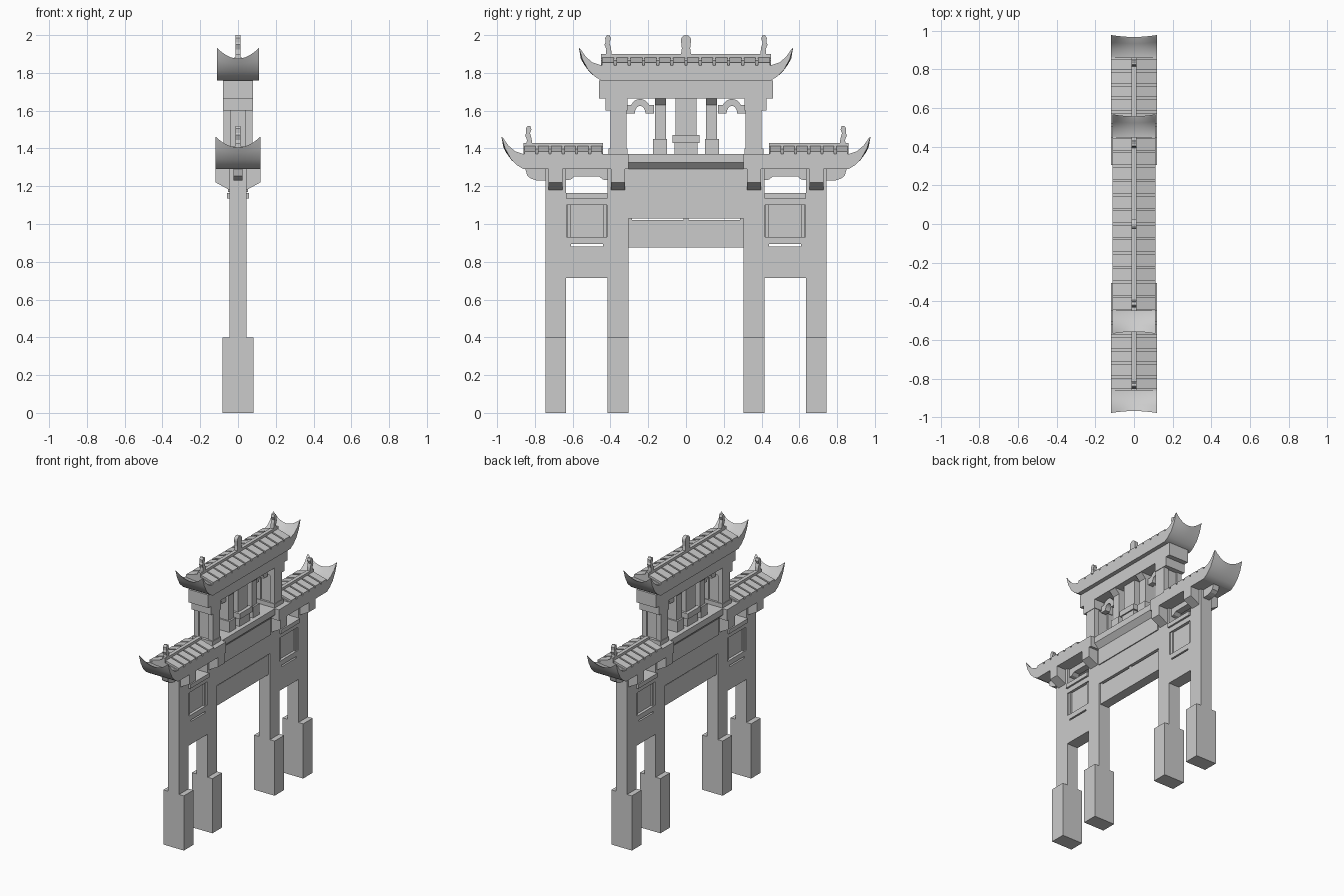
import bpy, bmesh, math

old = bpy.data.objects.get("Cube")
if old:
    bpy.data.objects.remove(old)

stone = bpy.data.materials.new("grey stone")
stone.use_nodes = True
GREY = (0.6, 0.6, 0.6, 1)
stone.diffuse_color = GREY
stone.node_tree.nodes["Principled BSDF"].inputs["Base Color"].default_value = GREY


def finish(name, bm):
    bmesh.ops.recalc_face_normals(bm, faces=bm.faces)
    mesh = bpy.data.meshes.new(name)
    bm.to_mesh(mesh)
    bm.free()
    mesh.materials.append(stone)
    obj = bpy.data.objects.new(name, mesh)
    bpy.context.collection.objects.link(obj)
    return obj


def loft(name, sections):
    """Closed solid through a row of equal-length rings."""
    bm = bmesh.new()
    rings = [[bm.verts.new(p) for p in s] for s in sections]
    n = len(rings[0])
    for a, b in zip(rings, rings[1:]):
        for i in range(n):
            j = (i + 1) % n
            bm.faces.new((a[i], a[j], b[j], b[i]))
    bm.faces.new(rings[0])
    bm.faces.new(rings[-1])
    return finish(name, bm)


def side_prism(name, pts, hx):
    """Extrude a (y, z) outline across the thickness."""
    return loft(name, [[(x, y, z) for y, z in pts] for x in (-hx, hx)])


def long_prism(name, pts, y0, y1):
    """Extrude an (x, z) outline along the gate."""
    return loft(name, [[(x, y, z) for x, z in pts] for y in (y0, y1)])


def box(name, y0, y1, z0, z1, hx, cx=0):
    pts = [(cx - hx, z0), (cx + hx, z0), (cx + hx, z1), (cx - hx, z1)]
    return long_prism(name, pts, y0, y1)


def cut(target, cutter):
    cutter.hide_render = True
    cutter.hide_viewport = True
    cutter.display_type = 'WIRE'
    mod = target.modifiers.new("cut", 'BOOLEAN')
    mod.operation = 'DIFFERENCE'
    mod.object = cutter


def upswept_tip(name, s, y, z, hx):
    """Curled eave end that sags in the middle."""
    prof = [(-.01, 0), (0, 0), (.035, .022), (.068, .055), (.098, .11), (.117, .172),
            (.108, .165), (.08, .125), (.045, .095), (0, .08), (-.01, .08)]
    sections = []
    for i in range(13):
        u = i / 6 - 1
        sag = 1 - u * u
        sections.append([(u * hx, s * (y + dy - .01 * sag * dz / .17),
                          z + dz - .055 * sag * (dz / .17) ** 2) for dy, dz in prof])
    obj = loft(name, sections)
    for p in obj.data.polygons:
        p.use_smooth = True
    obj.data.set_sharp_from_angle(angle=math.radians(40))


def roof(name, s, y0, y1, tile0, z, hx, count):
    """Fascia, gable, tile rows and ridge between y0 and y1."""
    box(name + "_fascia", s * y0, s * y1, z, z + .08, hx)
    eave = z + .08
    long_prism(name + "_gable", [(-hx, eave), (hx, eave), (0, eave + .03)],
               s * tile0, s * y1)
    pitch = (y1 - tile0) / count
    for i in range(count):
        a = tile0 + i * pitch + .006
        row = [(-hx, eave), (hx, eave), (hx, eave + .014), (0, eave + .046), (-hx, eave + .014)]
        long_prism(name + "_tile_row", row, s * a, s * (a + pitch - .012))
    box(name + "_ridge", s * tile0, s * y1, eave, eave + .06, .013)


def finial(s, y, z):
    pts = [(-.018, 0), (.016, 0), (.012, .035), (.022, .06), (.016, .072),
           (.018, .095), (.008, .11), (-.006, .108), (-.012, .09), (-.004, .07), (-.012, .045)]
    side_prism("ridge_finial", [(s * (y + dy), z + dz) for dy, dz in pts], .013)


# Main body: shafts and flush walls as a single outline
half = [(.305, 1.03), (.305, .4), (.415, .4), (.415, .715), (.635, .715), (.635, .4),
        (.745, .4), (.745, 1.29), (.635, 1.29), (.635, 1.135), (.415, 1.135),
        (.415, 1.37), (.305, 1.37), (.305, 1.17)]
body = side_prism("gate_body", half + [(-y, z) for y, z in reversed(half)], .045)

# Central beam
box("lower_lintel", -.305, .305, .875, 1.02, .035)
box("lintel_tie", -.305, -.285, 1.015, 1.035, .035)
box("lintel_tie", .285, .305, 1.015, 1.035, .035)
box("lintel_tie", -.012, .012, 1.015, 1.035, .035)
box("name_board", -.305, .305, 1.17, 1.33, .052)
long_prism("beam_cornice", [(-.052, 1.29), (.052, 1.29), (.085, 1.325), (.085, 1.37),
                            (-.085, 1.37), (-.085, 1.325)], -.305, .305)

for s in (-1, 1):
    # Column plinths
    for y in (.36, .69):
        box("column_plinth", s * (y - .055), s * (y + .055), 0, .4, .083)
        # Bracket heads tapering under the eaves
        long_prism("column_bracket", [(-.045, 1.18), (.045, 1.18), (.118, 1.22), (.118, 1.29),
                                      (-.118, 1.29), (-.118, 1.22)],
                   s * (y - .037), s * (y + .037))

    # Side wall openings
    cut(body, box("slot_cutter", s * .44, s * .61, .882, .893, .1))
    for cx in (-.07, .07):
        cut(body, box("window_cutter", s * .418, s * .632, .93, 1.10, .045, cx))
    for y in (.42, .61):
        box("window_jamb", s * y, s * (y + .02), .93, 1.10, .036)
    box("side_wall_ledge", s * .415, s * .635, 1.135, 1.165, .058)

    # Tie beam and scalloped arms under the lower roof
    arms = [(.745, 1.23), (.79, 1.23), (.82, 1.24), (.84, 1.255), (.85, 1.29), (.40, 1.29),
            (.40, 1.23), (.44, 1.235), (.46, 1.252), (.59, 1.252), (.61, 1.235), (.65, 1.23)]
    side_prism("eave_tie_beam", [(s * y, z) for y, z in arms], .025)

    # Lower roof
    roof("lower_roof", s, .305, .86, .44, 1.29, .118, 6)
    upswept_tip("lower_roof_tip", s, .86, 1.29, .118)
    finial(s, .83, 1.41)

    # Upper end columns: twin posts around a core, with a cap
    for cx in (-.057, .057):
        box("upper_twin_post", s * .315, s * .40, 1.36, 1.61, .019, cx)
    box("upper_post_core", s * .325, s * .39, 1.36, 1.665, .04)
    box("upper_post_cap", s * .31, s * .425, 1.60, 1.665, .08)
    box("upper_post_foot", s * .31, s * .41, 1.36, 1.40, .08)

    # Upper inner posts
    box("inner_post", s * .105, s * .165, 1.36, 1.665, .04)
    box("inner_post_foot", s * .10, s * .175, 1.36, 1.45, .052)
    long_prism("inner_post_cap", [(-.04, 1.63), (.04, 1.63), (.075, 1.665), (-.075, 1.665)],
               s * .105, s * .165)

    # Arched braces between upper posts
    angles = [math.pi * i / 10 for i in range(11)]
    arch = [(.17, 1.585), (.17, 1.63), (.195, 1.63)]
    arch += [(.243 - .05 * math.cos(a), 1.61 + .052 * math.sin(a)) for a in angles[2:-2]]
    arch += [(.29, 1.63), (.315, 1.63), (.315, 1.585)]
    arch += [(.243 + .028 * math.cos(a), 1.585 + .04 * math.sin(a)) for a in angles]
    side_prism("arched_brace", [(s * y, z) for y, z in arch], .02)

    # Upper roof ends
    upswept_tip("upper_roof_tip", s, .45, 1.76, .11)
    finial(s, .41, 1.89)

# Upper centre post
box("centre_post", -.055, .055, 1.36, 1.665, .04)
box("centre_pedestal", -.06, .06, 1.36, 1.43, .055)
box("centre_pedestal_top", -.072, .072, 1.43, 1.47, .065)

# Upper beam, roof and central ornament
box("upper_beam", -.46, .46, 1.665, 1.76, .08)
roof("upper_roof", 1, -.45, .45, -.45, 1.76, .11, 12)
crown = [(-.028, 1.89), (.028, 1.89), (.022, 1.93)]
crown += [(.027 * math.cos(math.pi * i / 8), 1.973 + .027 * math.sin(math.pi * i / 8))
          for i in range(9)]
side_prism("ridge_crown", crown + [(-.022, 1.93)], .013)
